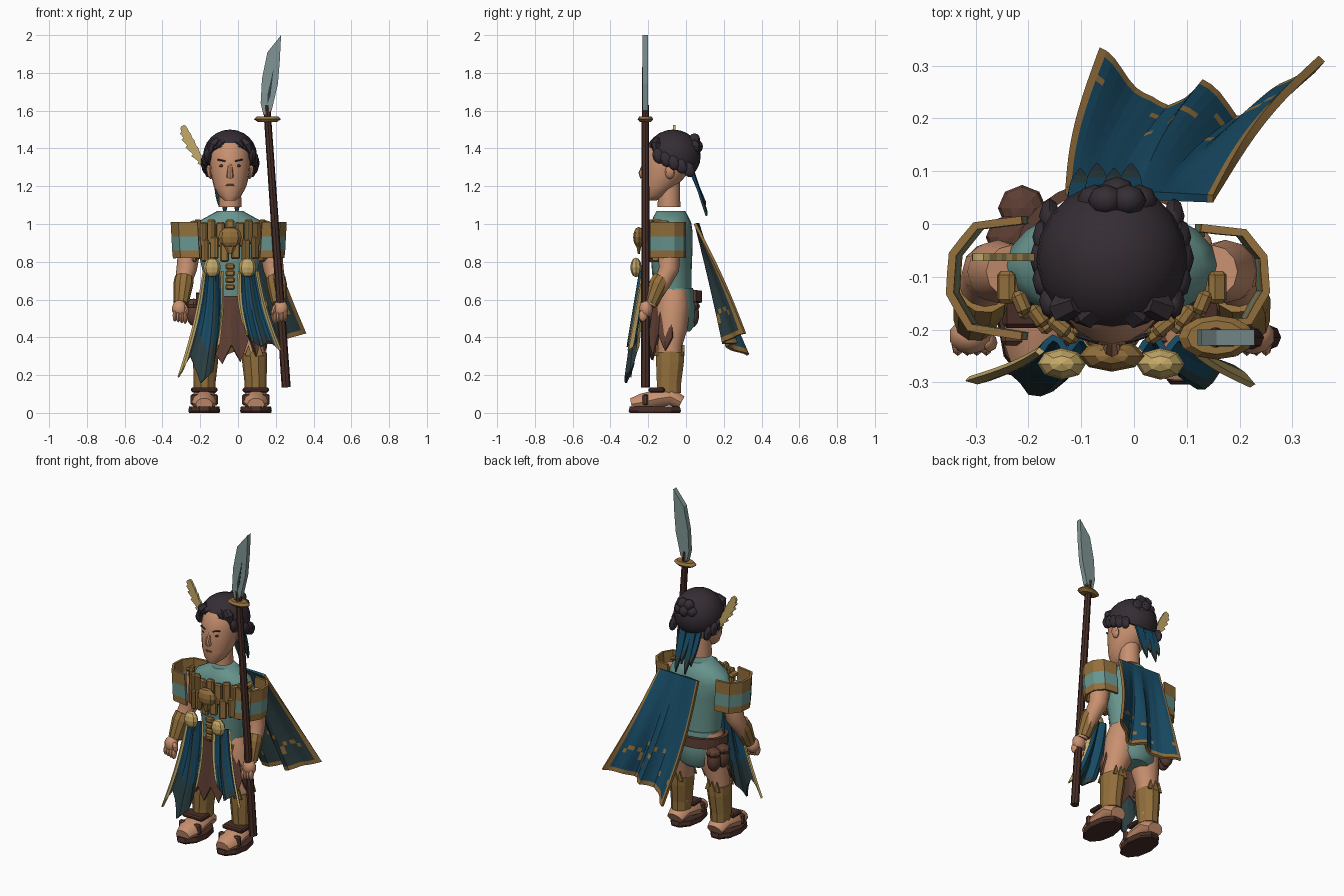
import bpy, bmesh, math, random
from mathutils import Vector, Matrix, Euler

random.seed(4)
if "Cube" in bpy.data.objects:
    bpy.data.objects.remove(bpy.data.objects["Cube"])
C = -0.042            # body centre line
smooth_parts = []


def material(name, *rgb):
    m = bpy.data.materials.new(name)
    m.use_nodes = True
    m.diffuse_color = (*rgb, 1)
    m.node_tree.nodes["Principled BSDF"].inputs["Base Color"].default_value = (*rgb, 1)
    return m


skin = material("skin", .58, .28, .16)
hair = material("black hair", .035, .026, .034)
teal = material("teal cloth", .14, .3, .27)
blue = material("blue cloth", .009, .07, .13)
gold = material("bronze gold", .29, .16, .045)
pale = material("pale gold", .56, .4, .14)
leather = material("brown leather", .11, .048, .033)
dark = material("dark wood", .065, .027, .02)
steel = material("steel", .22, .3, .3)
slate = material("dark slate", .025, .05, .055)


def finish(bm, name, mats, smooth=False, fix=True):
    if fix:
        bmesh.ops.recalc_face_normals(bm, faces=bm.faces)
    me = bpy.data.meshes.new(name)
    bm.to_mesh(me)
    bm.free()
    ob = bpy.data.objects.new(name, me)
    bpy.context.collection.objects.link(ob)
    for m in mats if isinstance(mats, list) else [mats]:
        me.materials.append(m)
    if smooth:
        smooth_parts.append(ob)
    return ob


def place(loc, size, rot):
    return Matrix.LocRotScale(Vector(loc), Euler(rot), Vector(size))


def blob(name, loc, size, mat, rot=(0, 0, 0), seg=12, smooth=True):
    bm = bmesh.new()
    bmesh.ops.create_uvsphere(bm, u_segments=seg, v_segments=seg // 2 + 2, radius=1,
                              matrix=place(loc, size, rot))
    return finish(bm, name, mat, smooth)


def box(name, loc, size, mat, rot=(0, 0, 0), bevel=.008):
    bm = bmesh.new()
    bmesh.ops.create_cube(bm, size=1, matrix=place(loc, size, rot))
    bmesh.ops.bevel(bm, geom=bm.edges[:], offset=bevel, segments=1, affect='EDGES')
    return finish(bm, name, mat)


def sweep(name, path, mat, n=12, squash=1, smooth=True):
    """Round tube through (x, y, z, radius) points; squash scales it across x."""
    bm, rings = bmesh.new(), []
    pts = [Vector(p[:3]) for p in path]
    for i, p in enumerate(pts):
        t = (pts[min(i + 1, len(pts) - 1)] - pts[max(i - 1, 0)]).normalized()
        b = t.cross(Vector((1, 0, 0))).normalized()
        a = b.cross(t)
        rings.append([bm.verts.new(p + path[i][3] * (a * math.cos(w) + b * squash * math.sin(w)))
                      for w in (math.tau * k / n for k in range(n))])
    for r, q in zip(rings, rings[1:]):
        for k in range(n):
            bm.faces.new((r[k], r[k - 1], q[k - 1], q[k]))
    bm.faces.new(rings[0])
    bm.faces.new(rings[-1])
    return finish(bm, name, mat, smooth)


def loft(name, rings, mat, n=20):
    """Stacked ellipses (z, centre y, half width, half depth) on the centre line."""
    bm, loops = bmesh.new(), []
    for z, cy, rx, ry in rings:
        loops.append([bm.verts.new((C + rx * math.cos(w), cy + ry * math.sin(w), z))
                      for w in (math.tau * k / n for k in range(n))])
    for r, q in zip(loops, loops[1:]):
        for k in range(n):
            bm.faces.new((r[k], r[k - 1], q[k - 1], q[k]))
    bm.faces.new(loops[0])
    bm.faces.new(loops[-1])
    return finish(bm, name, mat, True)


def along(points, u):
    """Point at fraction u of an evenly spaced polyline."""
    f = u * (len(points) - 1)
    i = min(int(f), len(points) - 2)
    return Vector(points[i]).lerp(Vector(points[i + 1]), f - i)


def cloth(name, shape, nu, nv, mats, rule, thick=.012, back=0):
    """Grid sheet; shape(u, v) places it and rule(u, v) picks each face's colour."""
    bm = bmesh.new()
    g = [[bm.verts.new(shape(i / nu, j / nv)) for j in range(nv + 1)] for i in range(nu + 1)]
    for i in range(nu):
        for j in range(nv):
            f = bm.faces.new((g[i][j], g[i + 1][j], g[i + 1][j + 1], g[i][j + 1]))
            f.material_index = rule((i + .5) / nu, (j + .5) / nv)
    ob = finish(bm, name, mats, fix=False)
    mod = ob.modifiers.new("thickness", 'SOLIDIFY')
    mod.thickness, mod.material_offset = thick, back
    return ob


def plate(name, outline, y, thick, mat):
    """Flat outline in x and z, given depth along y."""
    bm = bmesh.new()
    f = bm.faces.new([bm.verts.new((x, y, z)) for x, z in outline])
    up = bmesh.ops.extrude_face_region(bm, geom=[f])["geom"]
    bmesh.ops.translate(bm, vec=(0, thick, 0), verts=[v for v in up if isinstance(v, bmesh.types.BMVert)])
    return finish(bm, name, mat)


# Head, neck and torso
loft("head", [(1.125, -.185, .03, .03), (1.15, -.165, .06, .06), (1.2, -.14, .087, .09), (1.27, -.11, .103, .123),
              (1.34, -.1, .109, .127), (1.42, -.085, .1, .12), (1.46, -.08, .06, .08)], skin)
sweep("neck", [(C, -.09, 1.09, .06), (C, -.09, 1.22, .058)], skin)
loft("tunic", [(.62, -.07, .13, .1), (.75, -.075, .145, .105), (.88, -.078, .175, .113), (.96, -.078, .2, .113),
               (1.01, -.078, .175, .105), (1.04, -.08, .12, .092), (1.07, -.08, .066, .075)], teal)
loft("shorts", [(.43, -.05, .08, .07), (.46, -.05, .12, .095), (.56, -.05, .14, .1), (.66, -.06, .135, .098)], teal)

# Face
sweep("nose", [(C, -.215, 1.325, .011), (C, -.236, 1.27, .016), (C, -.225, 1.25, .02)], skin, 8)
blob("lips", (C, -.223, 1.206), (.028, .01, .008), leather, seg=8)
for s in (-1, 1):
    blob("eye", (C + s * .042, -.215, 1.308), (.018, .006, .007), dark, (0, 0, s * .3), 8)
    box("eyebrow", (C + s * .046, -.217, 1.337), (.045, .01, .008), hair, (0, -s * .2, s * .3), .003)
    blob("ear", (C + s * .108, -.085, 1.275), (.016, .026, .038), skin, (0, s * .2, 0), 8)

# Hair cap trimmed along a sloping hairline, with swept locks, side coils and bun
bm = bmesh.new()
bmesh.ops.create_uvsphere(bm, u_segments=20, v_segments=12, radius=1,
                          matrix=place((C, -.068, 1.36), (.143, .146, .14), (0, 0, 0)))
cut = bmesh.ops.bisect_plane(bm, geom=bm.verts[:] + bm.edges[:] + bm.faces[:], plane_co=(0, -.2, 1.41),
                             plane_no=(0, .14, .26), clear_inner=True)["geom_cut"]
bmesh.ops.edgeloop_fill(bm, edges=[e for e in cut if isinstance(e, bmesh.types.BMEdge)])
finish(bm, "hair_cap", hair, True)
for s in (-1, 1):
    for d, drop in ((.05, 1.405), (.095, 1.355)):
        sweep("swept_lock", [(C + s * (d - .03), -.15, 1.445, .02), (C + s * d, -.188 + d * .3, 1.42, .028),
                             (C + s * (d + .02), -.21 + d * .5, drop, .003)], hair, 6, smooth=False)
    for i in range(5):
        y = -.145 + i * .04
        blob("side_coil", (C + s * (.118 + .018 * math.sin(i / 4 * math.pi)), y, 1.36 - .45 * (y + .145)),
             (.02, .032, .042), hair, (.4, 0, 0), 8)
for i in range(7):
    w = math.tau * i / 6
    r = .042 if i < 6 else 0
    blob("bun", (C + .01 + r * math.cos(w), .045 if i < 6 else .06, 1.41 + r * math.sin(w)),
         (.034, .03, .034), hair, seg=8)

# Ribbon tails behind the head
for i in range(4):
    x, drop = C - .06 + i * .032, .19 + .055 * (i % 2)
    cloth("hair_ribbon", lambda u, v: (x + (.5 - u) * -.046 * (1 - v ** 4 * .9),
                                       .025 + .08 * v + .01 * (i % 2), 1.31 - drop * v - .02 * u),
          2, 6, [blue, slate], lambda u, v: int(v > .6), .012)

# Feather with notched barbs
right_edge, left_edge = [], []
spine = [(-.175, 1.285), (-.205, 1.33), (-.245, 1.4), (-.275, 1.46), (-.287, 1.5)]
for i in range(7):
    t = i / 6
    mid, w = along(spine, t), .008 + .026 * math.sin(t * 2.7)
    right_edge += [mid + Vector((w, .006)), mid + Vector((w * .7, .016))]
    left_edge += [mid + Vector((-w, .006)), mid + Vector((-w * .7, .016))]
plate("feather", right_edge + [Vector((-.285, 1.525))] + left_edge[::-1], -.07, .014, pale)

# Limbs, sleeves and footwear on both sides
for s, side in ((-1, "right_"), (1, "left_")):
    def at(d, y, z, *r):
        return (C + s * d, y, z, *r)
    sweep(side + "arm", [at(.19, -.09, .96, .05), at(.215, -.09, .87, .06), at(.23, -.09, .76, .054),
                         at(.245, -.12, .7, .046), at(.265, -.19, .57, .03)], skin)
    sweep(side + "bracer", [at(.243, -.125, .715, .05), at(.248, -.145, .68, .053), at(.26, -.185, .58, .04)],
          gold, 10, smooth=False)
    blob(side + "palm", at(.268, -.212, .55), (.042, .036, .048), skin, seg=10)
    for i in range(4):
        blob(side + "finger", at(.292 - .018 * i, -.228, .515 - .004 * i), (.012, .022, .032), skin, seg=8)
    blob(side + "thumb", at(.232, -.225, .545), (.013, .018, .03), skin, (0, s * .3, 0), 8)
    arc = [at(*p) for p in ((.17, .0, 0), (.255, -.01, 0), (.295, -.06, 0), (.3, -.13, 0), (.265, -.19, 0), (.17, -.205, 0))]
    rows = (1.01, .935, .86, .82)
    cloth(side + "sleeve_guard", lambda u, v: along(arc, u) + Vector((-s * .012 * v, 0, along([(r, 0, 0) for r in rows], v)[0])),
          10, 3, [gold, teal], lambda u, v: int(.34 < v < .66), .015)
    box(side + "shoulder_clasp", at(.2, -.12, 1.005), (.036, .062, .022), gold, (0, s * .4, 0))
    sweep(side + "leg", [at(.07, -.065, .645, .075), at(.082, -.07, .56, .09), at(.1, -.075, .45, .083),
                         at(.122, -.085, .36, .066), at(.135, -.09, .09, .05)], skin)
    sweep(side + "shin_guard", [at(.135, -.09, .105, .057), at(.135, -.09, .16, .058), at(.13, -.085, .27, .066),
                                at(.127, -.085, .32, .067)], gold, 10, 1.17, False)
    for i in (-1, 0, 1):
        for y in (-.165, -.019):
            plate(side + "guard_point", [at(.127 + i * .03 + k, 0, z)[::2] for k, z in ((-.02, .3), (.02, .3), (0, .36))],
                  y + .006 * abs(i) * (1 if y < -.1 else -1), .01, gold)
    sweep(side + "foot", [at(.137, -.025, .055, .05), at(.137, -.08, .085, .064), at(.137, -.15, .075, .066),
                          at(.137, -.23, .056, .066), at(.137, -.29, .045, .045)], skin, 10, .75)
    sweep(side + "sole", [at(.137, -.165, 0, .08), at(.137, -.165, .01, .084), at(.137, -.165, .034, .08)],
          dark, 10, 1.74, False)
    box(side + "sandal_strap", at(.137, -.215, .07), (.145, .03, .06), leather)
    box(side + "ankle_band", at(.137, -.155, .122), (.14, .085, .026), dark)

# Chest armour: two overlapping rows of plates round the front
for row, count, z, high in ((0, 11, .945, .13), (1, 10, .86, .12)):
    for i in range(count):
        w = math.radians(-164 + 148 * i / (count - 1))
        box("chest_plate", (C + .2 * math.cos(w), -.085 + (.125 + .01 * row) * math.sin(w), z + .014 * (i % 2)),
            (.046, .028, high), gold, (0, 0, math.atan2(math.sin(w) * .7, math.cos(w)) + math.pi / 2))
blob("chest_medallion", (C, -.25, .93), (.062, .03, .055), gold, seg=8, smooth=False)
sweep("medallion_point", [(C, -.25, .93, .056), (C, -.25, .84, .012)], gold, 6, .45, False)
for i in range(4):
    box("centre_bead", (C, -.215, .775 - i * .036), (.05, .03, .033), gold)

# Front hangings with clasps
right_hem = [(-.11, -.26, .36), (-.13, -.3, .22), (-.2, -.32, .16), (-.25, -.29, .3), (-.32, -.29, .19)]
left_hem = [(.22, -.31, .33), (.165, -.28, .38), (.12, -.31, .35), (.07, -.28, .38), (.02, -.26, .48)]
for side, x, hem, tip in (("right_", -.137, right_hem, .7), ("left_", .05, left_hem, .9)):
    blob(side + "clasp", (x, -.265, .77), (.046, .03, .052), pale, seg=8, smooth=False)

    def panel(u, v):
        p = Vector((x + .05 * (1 - 2 * u), -.235, .75)).lerp(along(hem, u), v)
        return p + Vector((-(x - C) * .15 * math.sin(v * math.pi), .014 * math.sin(u * 12), 0))
    cloth(side + "front_panel", panel, 12, 10, [blue, pale, slate],
          lambda u, v: 1 if u < .12 or u > .86 else 2 if v > tip or .34 < u < .42 else 0)

# Ragged loincloth wrapping the front of the hips
jag = (.4, .33, .42, .3, .4, .27, .36, .26, .33, .28, .4, .36, .43)


def rag(u, v):
    w = math.radians(-2 - 172 * u)
    end = along([(h, 0, 0) for h in jag], u)[0]
    return (C + (.14 + .06 * v) * math.cos(w), -.07 + (.115 + .035 * v) * math.sin(w), .62 + (end - .62) * v)


cloth("loincloth", rag, 24, 6, leather, lambda u, v: 0)

# Belt round the right and back, with pouches
cloth("belt", lambda u, v: (C + .162 * math.cos(math.radians(50 + 175 * u)),
                            -.06 + .125 * math.sin(math.radians(50 + 175 * u)), .65 - .02 * u - .06 * v),
      14, 1, leather, lambda u, v: 0, .02)
for x, y, z in ((-.212, .03, .52), (-.235, -.025, .53)):
    blob("pouch", (x, y, z), (.042, .04, .07), leather, seg=10)
    blob("pouch_flap", (x, y, z + .045), (.046, .044, .03), leather, seg=8, smooth=False)

# Cape from the shoulders, with folds, trimmed border and patches
cape_hem = [(-.065, .335, .31), (-.005, .275, .33), (.06, .215, .35), (.13, .275, .37), (.2, .205, .37),
            (.27, .255, .4), (.35, .32, .42)]


def cape(u, v):
    p = Vector((-.13 + .28 * u, .07 - .015 * u, 1.005)).lerp(along(cape_hem, u), v)
    bow = math.sin(v * math.pi)
    return p + Vector((-.015 * bow, .008 * math.sin(u * 25) * v + .012 * bow * (2 * u - 1), 0))


def cape_colour(u, v):
    trim = u < .04 or u > .96 or v > .96
    return 2 if trim or (.65 < v < .9 and random.random() < .07) else 0


cloth("cape", cape, 26, 26, [blue, slate, gold, gold], cape_colour, .016, 1)

# Spear
sweep("spear_shaft", [(.255, -.215, .135, .024), (.152, -.215, 1.63, .019)], dark, 8, smooth=False)
sweep("spear_guard", [(.156, -.215, 1.54, .05), (.156, -.215, 1.555, .072), (.156, -.215, 1.57, .055)], gold, 12, .58, False)
plate("spear_blade", [(.135, 1.575), (.12, 1.64), (.127, 1.77), (.156, 1.91), (.228, 2), (.221, 1.86), (.211, 1.74), (.178, 1.6)],
      -.23, .03, steel)
plate("blade_groove", [(.155, 1.63), (.155, 1.68), (.19, 1.83), (.172, 1.68)], -.232, .004, slate)

bpy.ops.object.select_all(action='DESELECT')
for ob in smooth_parts:
    ob.select_set(True)
bpy.context.view_layer.objects.active = smooth_parts[0]
bpy.ops.object.shade_smooth_by_angle(angle=math.radians(40))
